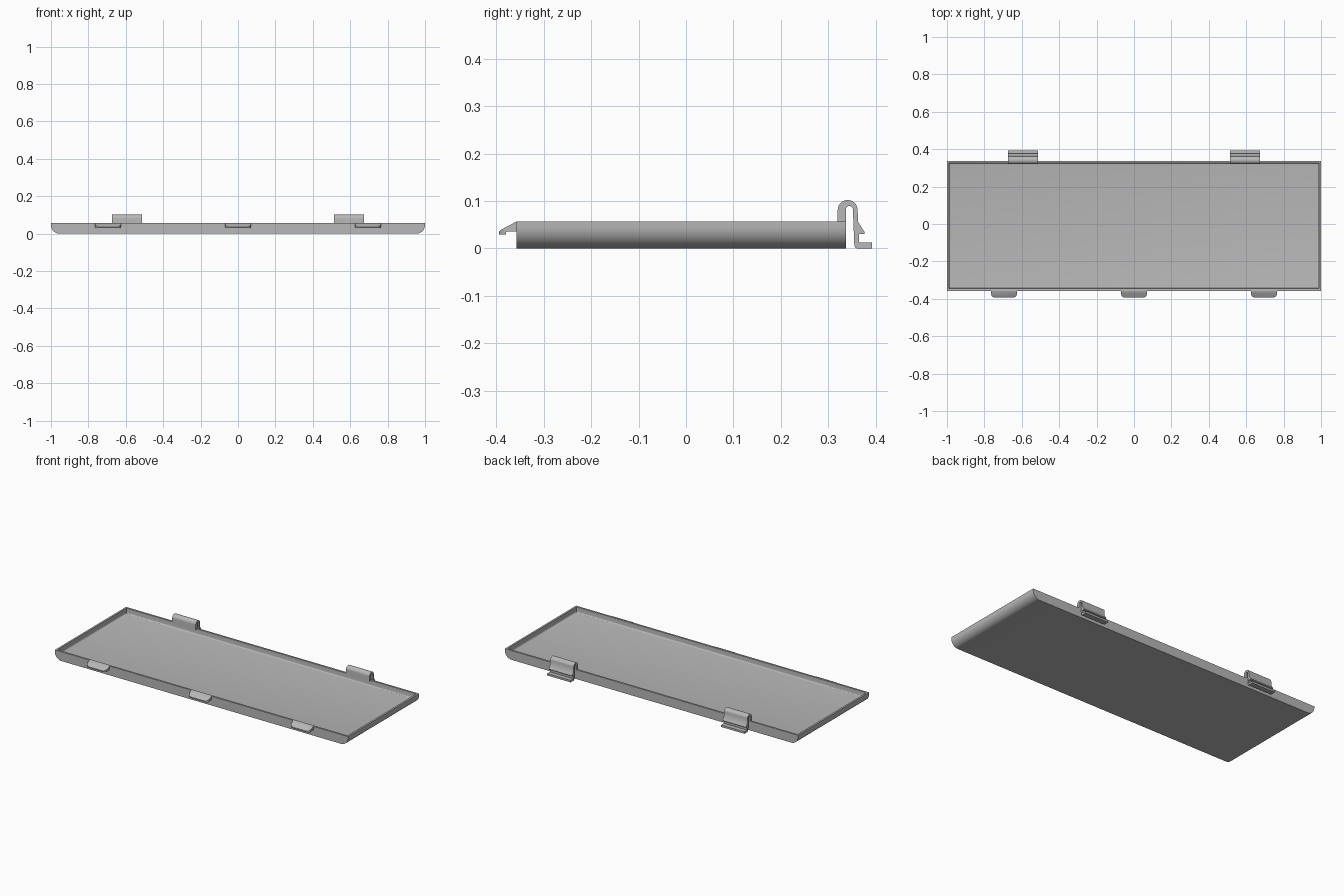
import bpy
import bmesh
from math import pi, sin, cos, radians
from mathutils import Vector

if "Cube" in bpy.data.objects:
    bpy.data.objects.remove(bpy.data.objects["Cube"], do_unlink=True)

grey = bpy.data.materials.new("plain grey")
grey.use_nodes = True
grey.diffuse_color = (0.48, 0.48, 0.48, 1)
grey.node_tree.nodes["Principled BSDF"].inputs["Base Color"].default_value = grey.diffuse_color

FRONT, BACK, RIM, WALL, FLOOR = -0.357, 0.337, 0.057, 0.016, 0.023


def arc(cx, cy, r, start, end, steps):
    """Points along a circular arc, angles in degrees."""
    angles = [radians(start + (end - start) * i / steps) for i in range(steps + 1)]
    return [(cx + r * cos(a), cy + r * sin(a)) for a in angles]


def prism(points, place, travel):
    """Closed solid: a 2D outline placed in space and extruded along travel."""
    bm = bmesh.new()
    face = bm.faces.new([bm.verts.new(place(u, v)) for u, v in points])
    out = bmesh.ops.extrude_face_region(bm, geom=[face], use_keep_orig=True)
    moved = [g for g in out["geom"] if isinstance(g, bmesh.types.BMVert)]
    bmesh.ops.translate(bm, verts=moved, vec=Vector(travel))
    bmesh.ops.recalc_face_normals(bm, faces=bm.faces)
    return bm


def finish(bm, name):
    mesh = bpy.data.meshes.new(name)
    bm.to_mesh(mesh)
    bm.free()
    mesh.materials.append(grey)
    obj = bpy.data.objects.new(name, mesh)
    bpy.context.collection.objects.link(obj)
    return obj


def smooth(obj):
    bpy.ops.object.select_all(action="DESELECT")
    obj.select_set(True)
    bpy.context.view_layer.objects.active = obj
    bpy.ops.object.shade_smooth_by_angle(angle=radians(35))


# Tray: outline with rounded lower ends, hollowed from the top
r = 0.046
outline = [(-1, RIM)] + arc(-1 + r, r, r, 180, 270, 10) + arc(1 - r, r, r, 270, 360, 10) + [(1, RIM)]
bm = prism(outline, lambda x, z: (x, FRONT, z), (0, BACK - FRONT, 0))
top = max(bm.faces, key=lambda f: f.calc_center_median().z)
bmesh.ops.inset_region(bm, faces=[top], thickness=WALL)
out = bmesh.ops.extrude_face_region(bm, geom=[top])
bmesh.ops.translate(bm, vec=(0, 0, FLOOR - RIM),
                    verts=[g for g in out["geom"] if isinstance(g, bmesh.types.BMVert)])
if top.is_valid:
    bmesh.ops.delete(bm, geom=[top], context="FACES_ONLY")
floor = [g for g in out["geom"] if isinstance(g, bmesh.types.BMFace)][0]
bmesh.ops.bevel(bm, geom=list(floor.edges), offset=0.008, segments=4,
                profile=0.5, affect="EDGES")
bmesh.ops.recalc_face_normals(bm, faces=bm.faces)
smooth(finish(bm, "tray"))

# Spring clips: arched strip with a barb and a foot
clip = [(0.32, 0.05)] + arc(0.341, 0.081, 0.021, 180, 0, 16)
clip += [(0.363, 0.056), (0.377, 0.034), (0.376, 0.03), (0.365, 0.03), (0.3645, 0.012),
         (0.392, 0.012), (0.392, 0)]
clip += arc(0.362, 0.007, 0.007, 270, 180, 5)
clip += arc(0.3445, 0.082, 0.0075, 0, 180, 12) + [(BACK, 0.05)]
for side, x in (("right", -0.593), ("left", 0.593)):
    bm = prism(clip, lambda y, z: (x - 0.08, y, z), (0.16, 0, 0))
    smooth(finish(bm, side + "_spring_clip"))

# Front tabs: sloped hooks with rounded outer corners
tip = -0.394
hook = [(FRONT + 0.006, RIM), (FRONT, RIM), (tip + 0.003, 0.039), (tip, 0.036), (tip, 0.029),
        (-0.38, 0.029), (-0.38, 0.034), (-0.376, 0.036), (FRONT + 0.006, 0.036)]
half, rc = 0.069, 0.022
for name, x in (("right", -0.695), ("middle", 0), ("left", 0.695)):
    tab = finish(prism(hook, lambda y, z: (x - half - 0.01, y, z), (2 * half + 0.02, 0, 0)),
                 name + "_tab")
    plan = [(x - half, -0.3)] + arc(x - half + rc, tip + rc, rc, 180, 270, 8)
    plan += arc(x + half - rc, tip + rc, rc, 270, 360, 8) + [(x + half, -0.3)]
    cutter = finish(prism(plan, lambda u, v: (u, v, -0.1), (0, 0, 0.3)), "tab_cutter")
    cutter.hide_render = True
    cut = tab.modifiers.new("round corners", "BOOLEAN")
    cut.operation, cut.solver, cut.object = "INTERSECT", "EXACT", cutter
    bpy.context.view_layer.objects.active = tab
    bpy.ops.object.modifier_apply(modifier=cut.name)
    bpy.data.objects.remove(cutter, do_unlink=True)
    smooth(tab)
